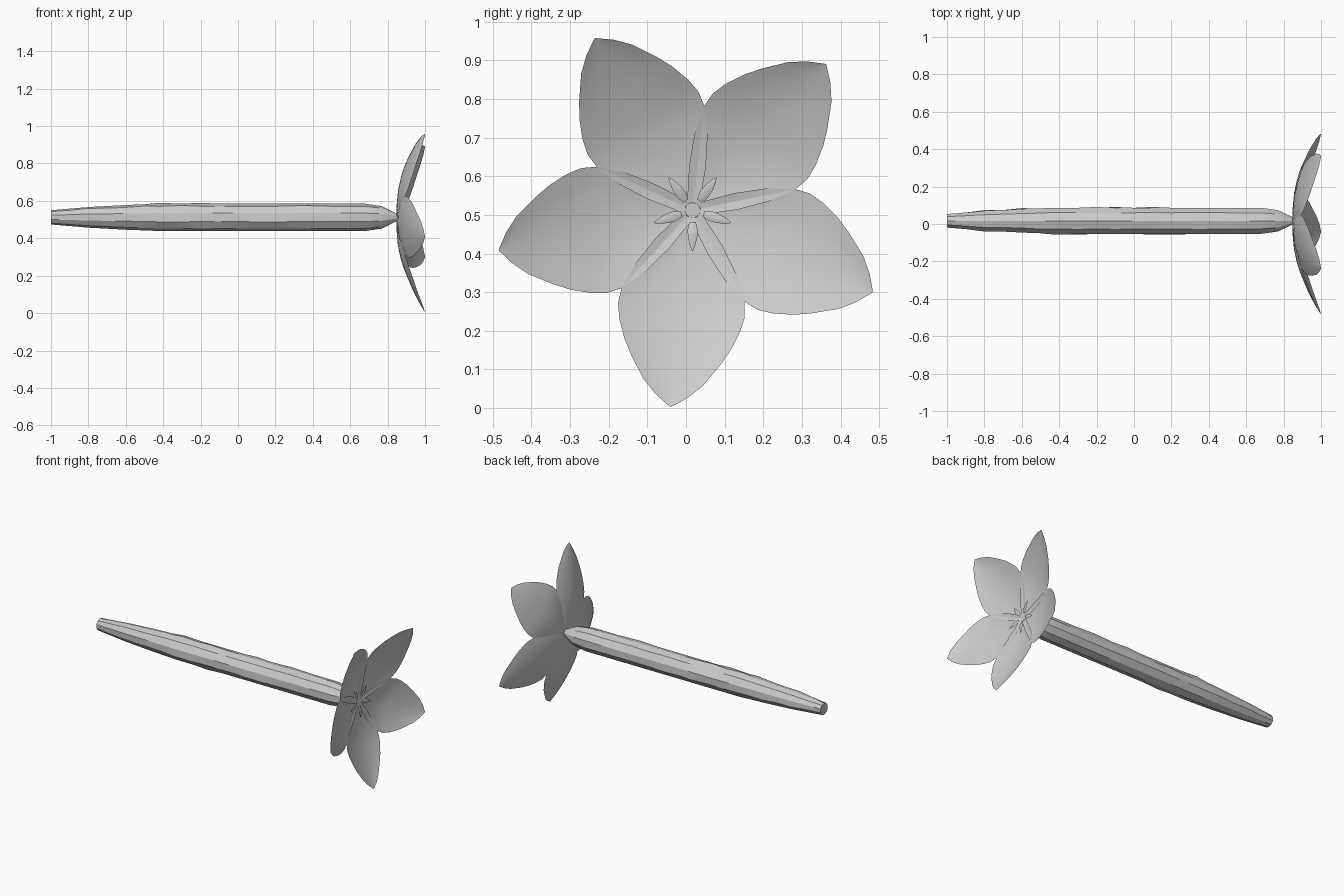
import bpy, math, random
from mathutils import Vector

if "Cube" in bpy.data.objects:
    bpy.data.objects.remove(bpy.data.objects["Cube"])

random.seed(4)
CY, CZ = 0.017, 0.512

grey = bpy.data.materials.new("plain grey")
grey.diffuse_color = (0.6, 0.6, 0.6, 1)
grey.use_nodes = True
grey.node_tree.nodes["Principled BSDF"].inputs["Base Color"].default_value = grey.diffuse_color


def interp(pts, t):
    for (a, b), (c, d) in zip(pts, pts[1:]):
        if t <= c:
            return b + (d - b) * (t - a) / (c - a)
    return pts[-1][1]


def make(name, verts, faces, angle=40):
    me = bpy.data.meshes.new(name)
    me.from_pydata(verts, [], faces)
    me.materials.append(grey)
    ob = bpy.data.objects.new(name, me)
    bpy.context.collection.objects.link(ob)
    bpy.ops.object.select_all(action='DESELECT')
    ob.select_set(True)
    bpy.context.view_layer.objects.active = ob
    bpy.ops.object.shade_smooth_by_angle(angle=math.radians(angle))
    return ob


# stem: ten-sided tapering rod with slight bark-like unevenness
profile = [(-1, .038), (-.8, .055), (-.6, .066), (-.42, .073), (-.2, .073), (0, .073),
           (.2, .073), (.4, .073), (.68, .073), (.77, .06), (.85, .02)]
N = 10
sv, sf = [], []
xs = [-1, -.9, -.8, -.7, -.6, -.5, -.42, -.3, -.2, -.1, 0, .1, .2, .35, .5, .68, .77, .85]
for x in xs:
    for k in range(N):
        a = 2 * math.pi * (k + .5) / N
        r = interp(profile, x)
        if -.9 < x < .4:
            r += random.choice([0, 0, 0, .005])
        sv.append((x, CY + r * math.cos(a), CZ + r * math.sin(a)))
for i in range(len(xs) - 1):
    for k in range(N):
        a, b = i * N + k, i * N + (k + 1) % N
        sf.append((a, b, b + N, a + N))
sf += [tuple(reversed(range(N))), tuple(range(len(sv) - N, len(sv)))]
make("stem", sv, sf, 30)

# leaf-shaped sheets radiating from the flower centre
def leaf(name, angle, width, depth, cup, cols):
    d = Vector((0, math.cos(angle), math.sin(angle)))
    p = Vector((0, -math.sin(angle), math.cos(angle)))
    v, f = [], []
    for s, w in width:
        for j in range(cols + 1):
            u = 2 * j / cols - 1
            q = Vector((interp(depth, s) + cup * u * u * w / .165, CY, CZ)) + d * s + p * (u * w)
            v.append(q)
    for i in range(len(width) - 1):
        for j in range(cols):
            a = i * (cols + 1) + j
            f.append((a, a + 1, a + cols + 2, a + cols + 1))
    make(name, v, f, 60)


petal_w = [(0, .02), (.04, .052), (.08, .085), (.15, .13), (.22, .16), (.26, .165), (.30, .157),
           (.35, .138), (.39, .116), (.45, .076), (.485, .04), (.512, .001)]
petal_x = [(0, .847), (.1, .849), (.17, .857), (.24, .874), (.31, .9), (.39, .934), (.45, .964), (.512, 1)]
spike_w = [(.03, .008), (.05, .013), (.07, .012), (.09, .007), (.105, .001)]
spike_x = [(.03, .858), (.06, .867), (.105, .866)]
for k in range(5):
    leaf(f"petal_{k + 1}", math.radians(-24.4 + 72 * k), petal_w, petal_x, .025, 8)
    leaf(f"stamen_{k + 1}", math.radians(-18 + 72 * k), spike_w, spike_x, -.03, 4)
